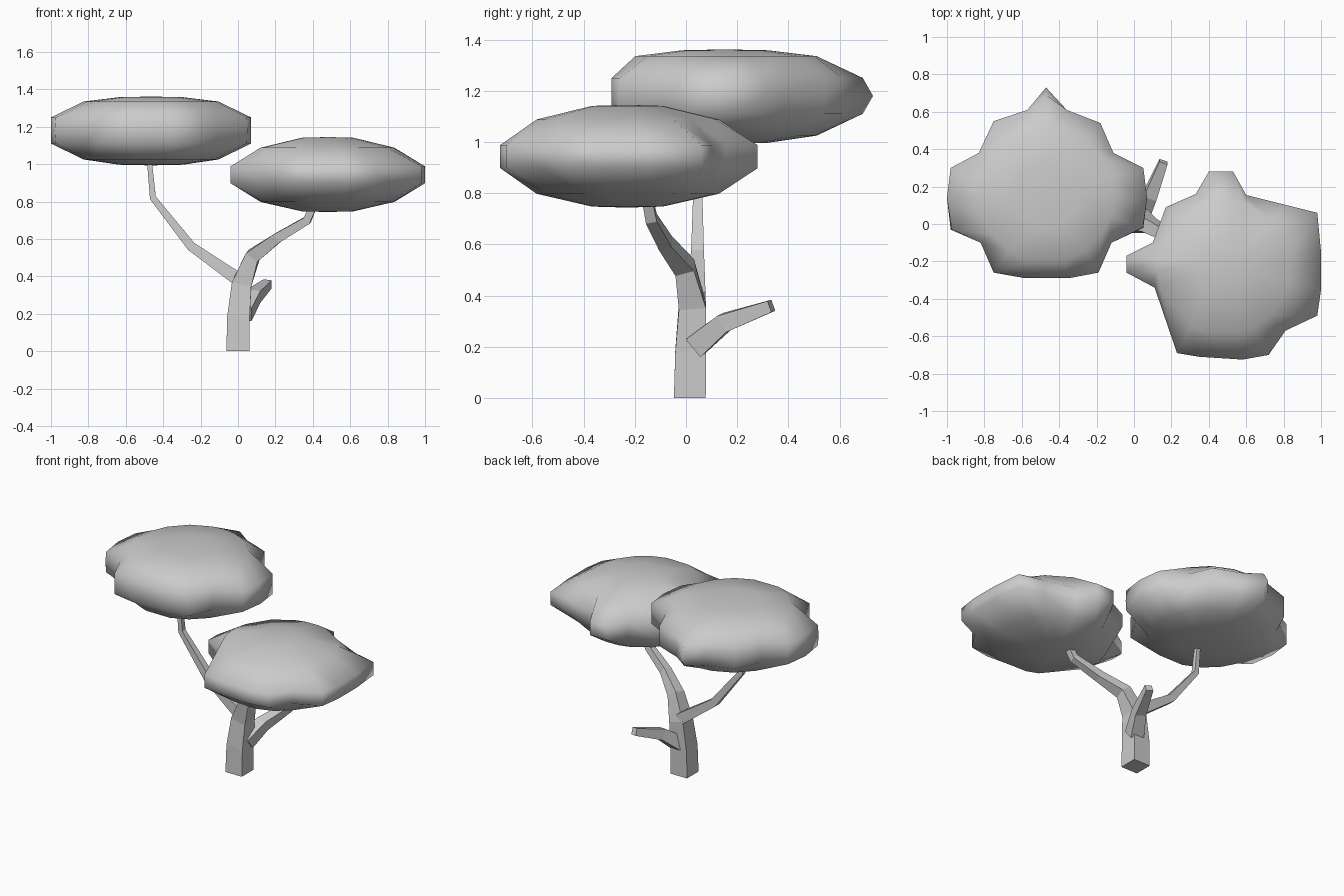
import bpy, bmesh
from mathutils import Vector

if "Cube" in bpy.data.objects:
    bpy.data.objects.remove(bpy.data.objects["Cube"])


def finish(name, bm, smooth):
    bmesh.ops.recalc_face_normals(bm, faces=bm.faces)
    me = bpy.data.meshes.new(name)
    bm.to_mesh(me)
    bm.free()
    for p in me.polygons:
        p.use_smooth = smooth
    ob = bpy.data.objects.new(name, me)
    bpy.context.collection.objects.link(ob)
    return ob


def bridge(bm, a, b):
    n = len(a)
    for i in range(n):
        bm.faces.new((a[i], a[(i + 1) % n], b[(i + 1) % n], b[i]))


def limb(name, path, ref):
    """Four-sided tapering limb; path holds (x, y, z, half width)."""
    bm = bmesh.new()
    pts = [Vector(p[:3]) for p in path]
    rings = []
    for i, p in enumerate(pts):
        t = (pts[min(i + 1, len(pts) - 1)] - pts[max(i - 1, 0)]).normalized()
        if i == 0 and p.z == 0:
            t = Vector((0, 0, 1))
        u = Vector(ref).cross(t).normalized()
        v = t.cross(u)
        r = path[i][3]
        rings.append([bm.verts.new(p + u * a * r + v * b * r)
                      for a, b in ((1, 1), (-1, 1), (-1, -1), (1, -1))])
    for a, b in zip(rings, rings[1:]):
        bridge(bm, a, b)
    bm.faces.new(rings[0])
    bm.faces.new(rings[-1])
    return finish(name, bm, False)


def canopy(name, outline, centre, rings):
    """Lumpy cushion; rings hold (z offset, largest radius, outline share)."""
    bm = bmesh.new()
    c = Vector(centre)
    loops = []
    for dz, cap, share in rings:
        loop = []
        for x, y in outline:
            d = Vector((x - c.x, y - c.y, 0))
            r = cap * (1 - share) + min(d.length, cap) * share
            loop.append(bm.verts.new(c + d.normalized() * r + Vector((0, 0, dz))))
        loops.append(loop)
    for a, b in zip(loops, loops[1:]):
        bridge(bm, a, b)
    for loop, dz in ((loops[0], rings[0][0]), (loops[-1], rings[-1][0])):
        tip = bm.verts.new(c + Vector((0, 0, dz * 1.02)))
        for i in range(len(loop)):
            bm.faces.new((loop[i], loop[(i + 1) % len(loop)], tip))
    return finish(name, bm, True)


# Trunk running into the right-hand branch
limb("trunk", [(0, .015, 0, .062), (0.002, .018, .18, .06), (.02, .025, .36, .053),
               (.08, -.005, .51, .038), (.21, -.08, .605, .027),
               (.37, -.135, .70, .022), (.42, -.16, .82, .019)], (0, 1, 0))
# Left-hand branch
limb("left_branch", [(.0, .04, .385, .036), (-.25, .045, .56, .025),
                     (-.455, .046, .82, .017), (-.475, .046, 1.03, .013)], (0, 1, 0))
# Short broken branch at the back
limb("back_stub", [(.03, .04, .205, .045), (.085, .15, .295, .036),
                   (.158, .333, .36, .023)], (1, 0, 0))

# Foliage
left_outline = [(-.98, .3), (-1, .14), (-.98, -.03), (-.82, -.1), (-.75, -.26),
                (-.58, -.29), (-.35, -.29), (-.19, -.26), (-.12, -.1), (.05, -.02),
                (.07, .14), (.05, .3), (-.11, .38), (-.18, .54), (-.36, .61),
                (-.47, .73), (-.57, .61), (-.75, .55), (-.83, .38)]
canopy("left_canopy", left_outline, (-.465, .15, 1.18),
       [(-.183, .17, 0), (-.155, .36, .5), (-.07, .54, 1), (0, .6, 1),
        (.07, .54, 1), (.155, .36, .5), (.178, .17, 0)])

right_outline = [(-.04, -.17), (.1, -.1), (.17, .09), (.33, .16), (.40, .28),
                 (.53, .28), (.6, .155), (.82, .1), (.98, .06), (1, -.15),
                 (1, -.35), (.98, -.49), (.81, -.57), (.72, -.7), (.58, -.725),
                 (.35, -.71), (.23, -.69), (.11, -.34), (-.04, -.26)]
canopy("right_canopy", right_outline, (.48, -.23, .943),
       [(-.195, .14, 0), (-.145, .36, .5), (-.045, .62, 1),
        (.045, .62, 1), (.145, .36, .5), (.198, .14, 0)])
